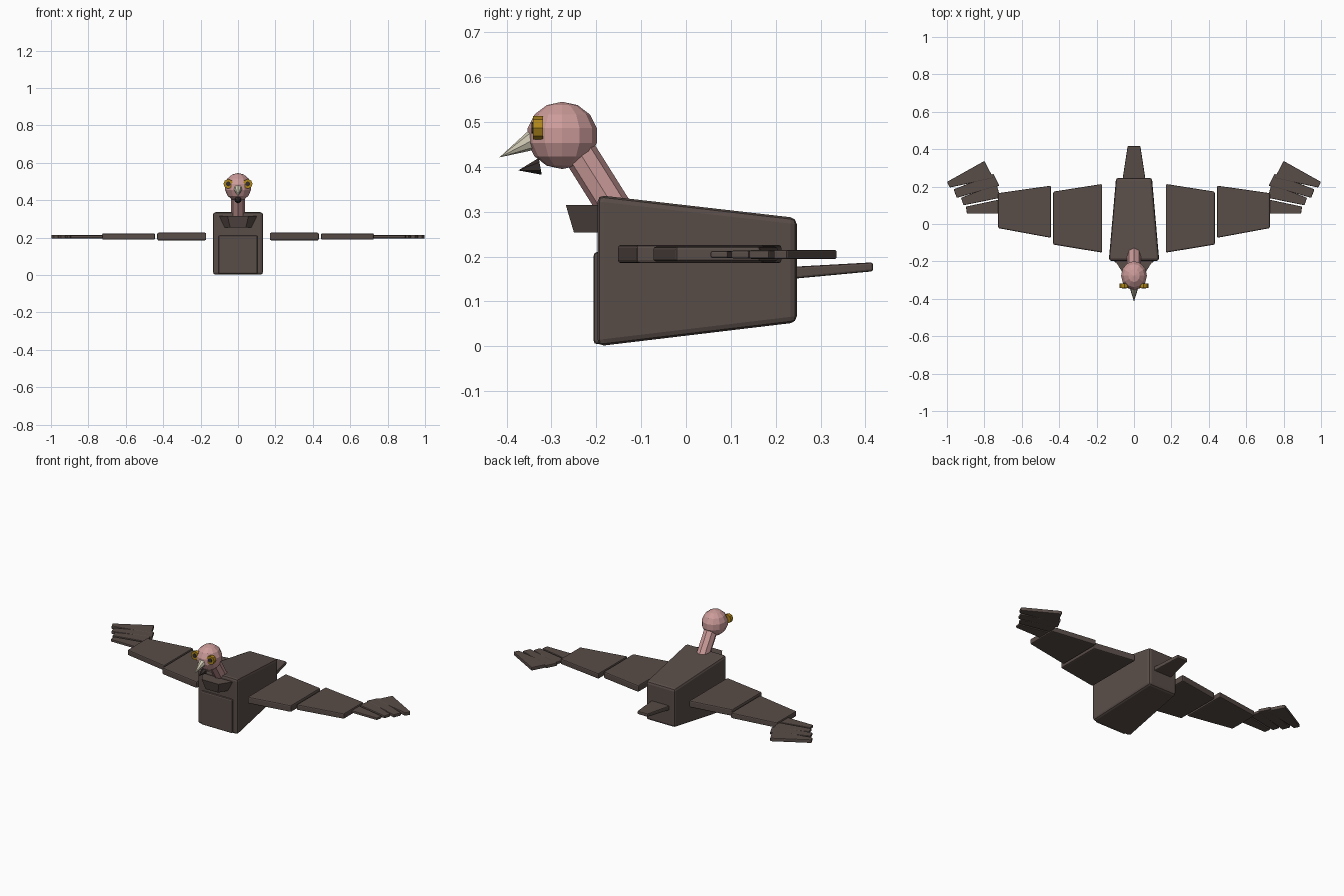
import bpy, bmesh, math
from mathutils import Vector

if "Cube" in bpy.data.objects:
    bpy.data.objects.remove(bpy.data.objects["Cube"])


def material(name, rgb):
    m = bpy.data.materials.new(name)
    m.diffuse_color = (*rgb, 1)
    m.use_nodes = True
    m.node_tree.nodes["Principled BSDF"].inputs["Base Color"].default_value = m.diffuse_color
    return m


BROWN = material("feather_brown", (0.098, 0.073, 0.064))
PINK = material("skin_pink", (0.60, 0.33, 0.32))
GOLD = material("eye_gold", (0.43, 0.24, 0.012))
CREAM = material("beak_cream", (0.62, 0.58, 0.45))
DARK = material("dark_brown", (0.035, 0.026, 0.024))


def finish(bm, name, mat, bevel=0.0):
    bmesh.ops.recalc_face_normals(bm, faces=bm.faces)
    me = bpy.data.meshes.new(name)
    bm.to_mesh(me)
    bm.free()
    ob = bpy.data.objects.new(name, me)
    bpy.context.collection.objects.link(ob)
    me.materials.append(mat)
    if bevel:
        b = ob.modifiers.new("edge_bevel", 'BEVEL')
        b.width = bevel
        b.segments = 2
        b.limit_method = 'ANGLE'
        b.angle_limit = math.radians(40)
    return ob


def loft(name, loop_a, loop_b, mat, bevel=0.0):
    """Solid between two matching loops of points."""
    bm = bmesh.new()
    a = [bm.verts.new(p) for p in loop_a]
    b = [bm.verts.new(p) for p in loop_b]
    n = len(a)
    bm.faces.new(a)
    bm.faces.new(b[::-1])
    for i in range(n):
        bm.faces.new((a[i], b[i], b[(i + 1) % n], a[(i + 1) % n]))
    return finish(bm, name, mat, bevel)


def rect(y, w, z0, z1):
    return [(-w, y, z0), (w, y, z0), (w, y, z1), (-w, y, z1)]


def plate(name, outline, z0, z1, bevel):
    """Flat slab from a top outline, made on both sides."""
    for side, s in (("right", 1), ("left", -1)):
        loft(f"{name}_{side}", [(s * x, y, z0) for x, y in outline],
             [(s * x, y, z1) for x, y in outline], BROWN, bevel)


def cone(name, p0, p1, r0, r1, sides, mat):
    p0, p1 = Vector(p0), Vector(p1)
    d = p1 - p0
    bm = bmesh.new()
    bmesh.ops.create_cone(bm, cap_ends=True, segments=sides,
                          radius1=r0, radius2=r1, depth=d.length)
    rot = d.to_track_quat('Z', 'Y')
    for v in bm.verts:
        v.co = rot @ v.co + (p0 + p1) / 2
    return finish(bm, name, mat)


# Tapered body, chest plate and tail
loft("body", rect(-0.197, 0.135, 0.0, 0.337), rect(0.247, 0.096, 0.053, 0.286), BROWN, 0.014)
loft("chest_plate", rect(-0.206, 0.105, 0.004, 0.21), rect(-0.17, 0.105, 0.008, 0.21), BROWN, 0.008)
loft("tail", rect(0.235, 0.062, 0.15, 0.177), rect(0.417, 0.034, 0.167, 0.187), BROWN, 0.005)

# Flared three-sided ruff under the neck
loft("neck_ruff",
     [(-0.075, -0.19, 0.254), (-0.042, -0.25, 0.254), (0.042, -0.25, 0.254), (0.075, -0.19, 0.254)],
     [(-0.105, -0.19, 0.315), (-0.056, -0.268, 0.315), (0.056, -0.268, 0.315), (0.105, -0.19, 0.315)],
     BROWN)

# Neck and faceted head
cone("neck", (0, -0.142, 0.28), (0, -0.255, 0.46), 0.038, 0.038, 8, PINK)
bm = bmesh.new()
bmesh.ops.create_uvsphere(bm, u_segments=12, v_segments=7, radius=1)
for v in bm.verts:
    v.co = (v.co.x * 0.071, v.co.y * 0.079 - 0.276, v.co.z * 0.075 + 0.47)
finish(bm, "head", PINK)

# Beak halves
cone("upper_beak", (0, -0.331, 0.465), (0, -0.416, 0.421), 0.026, 0.0, 8, CREAM)
cone("lower_beak", (0, -0.325, 0.401), (0, -0.374, 0.392), 0.019, 0.0, 6, DARK)

# Eyes with pupils
for side, s in (("right", 1), ("left", -1)):
    cone(f"eye_{side}", (s * 0.052, -0.319, 0.487), (s * 0.052, -0.341, 0.487), 0.026, 0.026, 8, GOLD)
    cone(f"pupil_{side}", (s * 0.052, -0.337, 0.487), (s * 0.052, -0.344, 0.487), 0.013, 0.013, 8, DARK)

# Wing panels
plate("inner_wing", [(0.17, -0.153), (0.432, -0.11), (0.432, 0.173), (0.17, 0.214)], 0.185, 0.226, 0.007)
plate("outer_wing", [(0.444, -0.074), (0.726, -0.022), (0.726, 0.165), (0.444, 0.205)], 0.189, 0.222, 0.006)

# Fanned wingtip feathers
feathers = [
    [(0.80, 0.337), (1.0, 0.225), (0.985, 0.195), (0.752, 0.245)],
    [(0.752, 0.268), (0.965, 0.185), (0.947, 0.14), (0.72, 0.205)],
    [(0.735, 0.215), (0.925, 0.14), (0.912, 0.1), (0.715, 0.14)],
    [(0.70, 0.135), (0.899, 0.093), (0.893, 0.055), (0.70, 0.055)],
]
for i, outline in enumerate(feathers):
    dz = 0.001 * i
    plate(f"tip_feather_{i + 1}", outline, 0.194 + dz, 0.215 - dz, 0.004)
